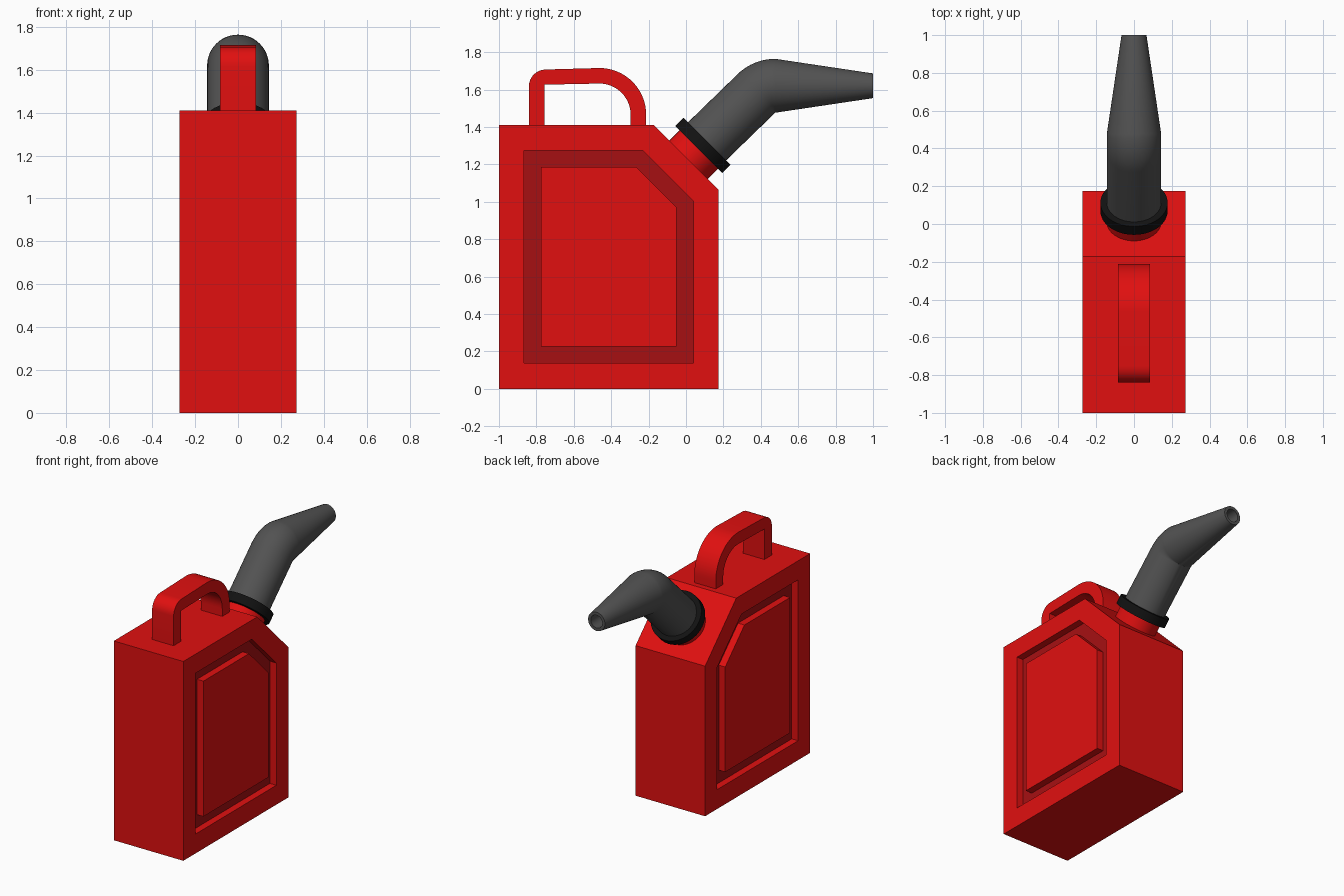
import bpy, bmesh, math
from mathutils import Vector

if "Cube" in bpy.data.objects:
    bpy.data.objects.remove(bpy.data.objects["Cube"])


def material(name, rgb):
    m = bpy.data.materials.new(name)
    m.diffuse_color = (*rgb, 1)
    m.use_nodes = True
    m.node_tree.nodes["Principled BSDF"].inputs["Base Color"].default_value = m.diffuse_color
    return m


RED = material("red plastic", (0.75, 0.005, 0.005))
DARK_RED = material("dark red groove", (0.38, 0.005, 0.006))
BLACK = material("black collar", (0.006, 0.006, 0.006))
GREY = material("dark grey spout", (0.085, 0.085, 0.085))


def loft(name, loops, mats, smooth=False, mat_rule=None):
    """Join equal-length vertex loops with quads, and cap both ends."""
    bm = bmesh.new()
    rings = [[bm.verts.new(p) for p in loop] for loop in loops]
    n = len(rings[0])
    for k, (a, b) in enumerate(zip(rings, rings[1:])):
        for i in range(n):
            j = (i + 1) % n
            f = bm.faces.new((a[i], a[j], b[j], b[i]))
            f.material_index = mat_rule(k) if mat_rule else 0
    bm.faces.new(rings[0])
    bm.faces.new(rings[-1])
    bmesh.ops.remove_doubles(bm, verts=bm.verts[:], dist=1e-5)
    bmesh.ops.recalc_face_normals(bm, faces=bm.faces[:])
    me = bpy.data.meshes.new(name)
    bm.to_mesh(me)
    bm.free()
    for m in mats:
        me.materials.append(m)
    ob = bpy.data.objects.new(name, me)
    bpy.context.collection.objects.link(ob)
    if smooth:
        bpy.ops.object.select_all(action='DESELECT')
        ob.select_set(True)
        bpy.context.view_layer.objects.active = ob
        bpy.ops.object.shade_smooth_by_angle(angle=math.radians(32))
    return ob


def at_x(profile, x):
    return [(x, y, z) for y, z in profile]


def ring(y, z, tilt, r, seg=48):
    """Circle whose axis lies in the y-z plane, tilted up from +y."""
    up = Vector((0, -math.sin(tilt), math.cos(tilt)))
    c = Vector((0, y, z))
    return [c + r * (math.cos(t) * Vector((1, 0, 0)) + math.sin(t) * up)
            for t in (2 * math.pi * i / seg for i in range(seg))]


# Can body: side loops from +x to -x, with a framed groove on both sides
outline = [(-1, 0), (0.175, 0), (0.175, 1.062), (-0.173, 1.41), (-1, 1.41)]
groove_out = [(-0.865, 0.137), (0.04, 0.137), (0.04, 1.002), (-0.233, 1.275), (-0.865, 1.275)]
groove_in = [(-0.775, 0.227), (-0.05, 0.227), (-0.05, 0.97), (-0.265, 1.185), (-0.775, 1.185)]
W, D = 0.272, 0.05
side = [(groove_in, W), (groove_in, W - D), (groove_out, W - D), (groove_out, W), (outline, W)]
loops = [at_x(p, x) for p, x in side] + [at_x(p, -x) for p, x in reversed(side)]
loft("can_body", loops, [RED, DARK_RED], mat_rule=lambda k: 1 if k in (1, 7) else 0)

# Carrying handle: rectangular section swept along outer/inner outline pairs
pairs = [((-0.84, 1.40), (-0.757, 1.40))]
for i in range(9):
    a = math.pi - math.pi / 2 * i / 8
    pairs.append(((-0.75 + 0.09 * math.cos(a), 1.617 + 0.09 * math.sin(a)), (-0.757, 1.626)))
for i in range(17):
    a = math.pi / 2 * (1 - i / 16)
    c, s = math.cos(a), math.sin(a)
    pairs.append(((-0.463 + 0.25 * c, 1.465 + 0.25 * s), (-0.463 + 0.167 * c, 1.465 + 0.167 * s)))
pairs.append(((-0.213, 1.40), (-0.296, 1.40)))
H = 0.084
loft("carry_handle", [[(-H, *o), (H, *o), (H, *i), (-H, *i)] for o, i in pairs], [RED], smooth=True)

# Neck and collar, along the 45 degree axis from the sloped corner
T45 = math.radians(45)


def on_axis(t, r):
    s = t * math.sqrt(0.5)
    return ring(0.012 + s, 1.223 + s, T45, r)


loft("neck", [on_axis(-0.02, 0.145), on_axis(0.1, 0.145)], [RED], smooth=True)
loft("collar", [on_axis(0.08, 0.178), on_axis(0.142, 0.178)], [BLACK], smooth=True)

# Spout: straight tube, bend about its lower edge, taper, hollow tip
R = 0.144
spout = [on_axis(0.11, R)]
for i in range(11):
    a = T45 * (1 - i / 10)
    spout.append(ring(0.477 - R * math.sin(a), 1.476 + R * math.cos(a), a, R))
spout += [ring(1.0, 1.62, 0, 0.066), ring(1.0, 1.62, 0, 0.045), ring(0.88, 1.62, 0, 0.045)]
loft("spout", spout, [GREY], smooth=True)
